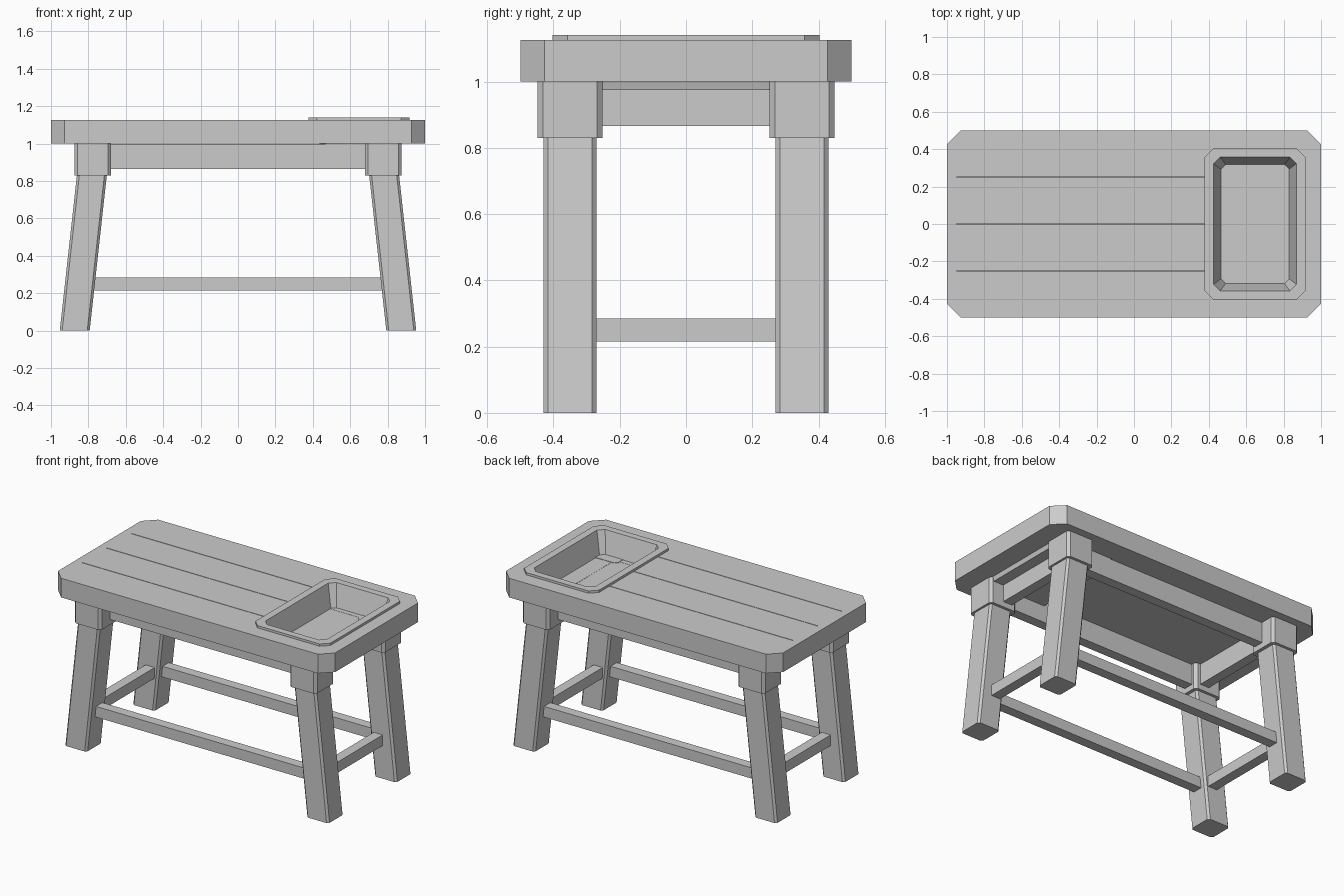
import bpy
import bmesh

if "Cube" in bpy.data.objects:
    bpy.data.objects.remove(bpy.data.objects["Cube"], do_unlink=True)

GREY = (0.6, 0.6, 0.6, 1)
mat = bpy.data.materials.new("plain grey")
mat.use_nodes = True
mat.diffuse_color = GREY
mat.node_tree.nodes["Principled BSDF"].inputs["Base Color"].default_value = GREY


def finish(name, bm):
    bmesh.ops.recalc_face_normals(bm, faces=bm.faces)
    mesh = bpy.data.meshes.new(name)
    bm.to_mesh(mesh)
    bm.free()
    mesh.materials.append(mat)
    obj = bpy.data.objects.new(name, mesh)
    bpy.context.collection.objects.link(obj)
    return obj


def loft(name, rings):
    """Solid through chamfered rectangles: (centre x, centre y, half x, half y, chamfer, z)."""
    bm = bmesh.new()
    loops = []
    for cx, cy, hx, hy, c, z in rings:
        quarter = [(hx, hy - c), (hx - c, hy)]
        pts = quarter + [(-x, y) for x, y in reversed(quarter)]
        pts += [(-x, -y) for x, y in pts]
        loops.append([bm.verts.new((cx + x, cy + y, z)) for x, y in pts])
    for a, b in zip(loops, loops[1:]):
        for i in range(len(a)):
            j = (i + 1) % len(a)
            bm.faces.new((a[i], a[j], b[j], b[i]))
    bm.faces.new(loops[0])
    bm.faces.new(loops[-1])
    return finish(name, bm)


def box(name, x0, x1, y0, y1, z0, z1):
    bm = bmesh.new()
    bmesh.ops.create_cube(bm, size=1)
    for v in bm.verts:
        v.co = ((x0 + x1) / 2 + v.co.x * (x1 - x0),
                (y0 + y1) / 2 + v.co.y * (y1 - y0),
                (z0 + z1) / 2 + v.co.z * (z1 - z0))
    return finish(name, bm)


def cut(target, cutter):
    mod = target.modifiers.new("cut", "BOOLEAN")
    mod.operation = "DIFFERENCE"
    mod.solver = "EXACT"
    mod.object = cutter
    bpy.context.view_layer.objects.active = target
    bpy.ops.object.modifier_apply(modifier=mod.name)
    bpy.data.objects.remove(cutter, do_unlink=True)


# Table top with clipped corners, plank seams and an opening for the tray
TOP_LOW, TOP_HIGH = 1.0, 1.125
TRAY_X = 0.647
top = loft("table_top", [(0, 0, 1, 0.5, 0.073, z) for z in (TOP_LOW, TOP_HIGH)])
for y in (-0.25, 0, 0.25):
    cut(top, box("seam_cutter", -0.95, 0.39, y - 0.002, y + 0.002, TOP_HIGH - 0.01, 1.2))
cut(top, loft("tray_cutter", [(TRAY_X, 0, 0.21, 0.348, 0.035, 0.95),
                              (TRAY_X, 0, 0.24, 0.375, 0.035, 1.2)]))

# Sunken tray with a raised flat rim
loft("tray", [
    (TRAY_X, 0, 0.205, 0.341, 0.035, 0.975),
    (TRAY_X, 0, 0.245, 0.381, 0.035, TOP_HIGH),
    (TRAY_X, 0, 0.27, 0.403, 0.045, TOP_HIGH),
    (TRAY_X, 0, 0.27, 0.403, 0.045, 1.14),
    (TRAY_X, 0, 0.222, 0.358, 0.035, 1.14),
    (TRAY_X, 0, 0.182, 0.318, 0.025, 0.997),
])

# Splayed legs under square blocks
LEG_Y = 0.35
for sx, side in ((1, "left"), (-1, "right")):
    for sy, end in ((-1, "front"), (1, "back")):
        loft(f"{end}_{side}_leg", [
            (sx * 0.873, sy * LEG_Y, 0.08, 0.08, 0.013, 0),
            (sx * 0.777, sy * LEG_Y, 0.08, 0.08, 0.013, 0.87)])
        loft(f"{end}_{side}_block", [
            (sx * 0.777, sy * LEG_Y, 0.098, 0.098, 0.017, z) for z in (0.83, TOP_LOW)])

# Aprons below the top and stretchers between the legs
for s, end, side in ((-1, "front", "right"), (1, "back", "left")):
    y0, y1 = sorted((s * 0.285, s * 0.35))
    box(f"{end}_apron", -0.7, 0.7, y0, y1, 0.865, 0.998)
    x0, x1 = sorted((s * 0.715, s * 0.78))
    box(f"{side}_apron", x0, x1, -0.27, 0.27, 0.865, 0.998)
    y0, y1 = sorted((s * 0.31, s * 0.375))
    box(f"{end}_stretcher", -0.79, 0.79, y0, y1, 0.215, 0.285)
    x0, x1 = sorted((s * 0.79, s * 0.855))
    box(f"{side}_stretcher", x0, x1, -0.29, 0.29, 0.215, 0.285)
